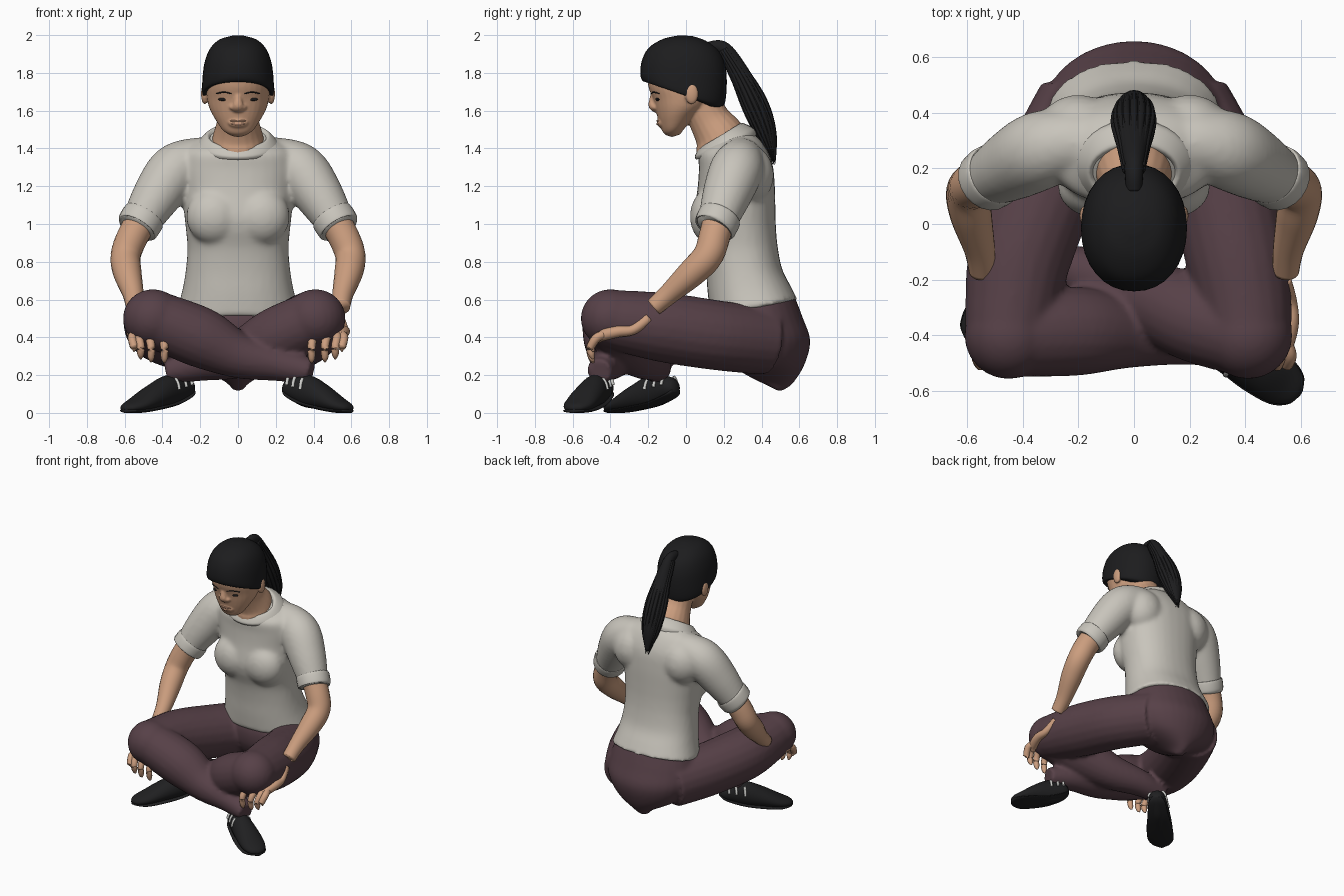
import bpy, bmesh, math, random
from mathutils import Vector, Matrix

random.seed(4)
cube = bpy.data.objects.get("Cube")
if cube:
    bpy.data.objects.remove(cube, do_unlink=True)


def material(name, rgb):
    m = bpy.data.materials.new(name)
    m.use_nodes = True
    m.diffuse_color = (*rgb, 1)
    m.node_tree.nodes["Principled BSDF"].inputs["Base Color"].default_value = (*rgb, 1)
    return m


SKIN = material("skin", (0.60, 0.34, 0.21))
LIPS = material("lips", (0.52, 0.285, 0.185))
HAIR = material("black hair", (0.012, 0.012, 0.013))
SHIRT = material("light grey cotton", (0.58, 0.555, 0.50))
PANTS = material("plum trousers", (0.095, 0.052, 0.064))
SHOE = material("black shoe", (0.014, 0.014, 0.015))
LACE = material("pale lace", (0.60, 0.60, 0.58))


def spline(rows, n=6):
    """Smooth interpolation through rows of numbers."""
    out = []
    for i in range(len(rows) - 1):
        a, b, c, d = rows[max(i - 1, 0)], rows[i], rows[i + 1], rows[min(i + 2, len(rows) - 1)]
        for k in range(n):
            t = k / n
            out.append([0.5 * (2 * q + (r - p) * t + (2 * p - 5 * q + 4 * r - s) * t * t
                               + (3 * q - p - 3 * r + s) * t ** 3)
                        for p, q, r, s in zip(a, b, c, d)])
    return out + [list(rows[-1])]


def skin_rings(bm, rings):
    loops = [[bm.verts.new(p) for p in ring] for ring in rings]
    n = len(loops[0])
    for a, b in zip(loops, loops[1:]):
        for i in range(n):
            bm.faces.new((a[i], a[(i + 1) % n], b[(i + 1) % n], b[i]))
    bm.faces.new(loops[0])
    bm.faces.new(loops[-1][::-1])


def profile(bm, rows, power=1.0, n=32):
    """Rings from side profile rows: front y, z, back y, z, half width."""
    rings = []
    for yf, zf, yb, zb, w in spline(rows):
        front, back = Vector((0, yf, zf)), Vector((0, yb, zb))
        mid, arm, ring = (front + back) / 2, (front - back) / 2, []
        for i in range(n):
            c, s = math.cos(math.tau * i / n), math.sin(math.tau * i / n)
            c, s = (math.copysign(abs(v) ** power, v) for v in (c, s))
            ring.append(mid + arm * c + Vector((w * s, 0, 0)))
        rings.append(ring)
    skin_rings(bm, rings)


def tube(bm, rows, side=1, n=20):
    """Swept tube from rows: x, y, z, half width, half height."""
    pts = spline([(r[0] * side, *r[1:], r[-1])[:5] for r in rows])
    rings = []
    for i, p in enumerate(pts):
        t = Vector(pts[min(i + 1, len(pts) - 1)][:3]) - Vector(pts[max(i - 1, 0)][:3])
        u = t.cross(Vector((0, 0, 1))).normalized()
        v = u.cross(t).normalized()
        angles = [math.tau * k / n for k in range(n)]
        rings.append([Vector(p[:3]) + u * p[3] * math.cos(a) + v * p[4] * math.sin(a) for a in angles])
    skin_rings(bm, rings)


def ball(bm, loc, size):
    bmesh.ops.create_uvsphere(bm, u_segments=24, v_segments=14, radius=1,
                              matrix=Matrix.Translation(loc) @ Matrix.Diagonal((*size, 1)))


def finish(name, bm, mat, voxel=0, smooth=5):
    bmesh.ops.recalc_face_normals(bm, faces=bm.faces)
    me = bpy.data.meshes.new(name)
    bm.to_mesh(me)
    bm.free()
    me.materials.append(mat)
    for p in me.polygons:
        p.use_smooth = True
    ob = bpy.data.objects.new(name, me)
    bpy.context.collection.objects.link(ob)
    if voxel:   # fuse overlapping parts into one surface
        mod = ob.modifiers.new("fuse", 'REMESH')
        mod.mode, mod.voxel_size, mod.use_smooth_shade = 'VOXEL', voxel, True
        mod = ob.modifiers.new("soften", 'SMOOTH')
        mod.factor, mod.iterations = 0.5, smooth


def single(name, mat, build, *args, **kw):
    bm = bmesh.new()
    build(bm, *args, **kw)
    finish(name, bm, mat)


SIDES = ((1, "left"), (-1, "right"))

# Trousers: pelvis, thighs, knees and crossed shins
bm = bmesh.new()
profile(bm, [(.15, .55, .57, .63, .29), (.13, .48, .62, .5, .325), (.14, .38, .658, .38, .325),
             (.2, .28, .625, .25, .25), (.32, .2, .56, .15, .075), (.42, .15, .5, .11, .03)])
for s, knee in ((1, .41), (-1, .45)):
    tube(bm, [(.17, .43, .38, .18), (.3, .17, .41, .185), (knee - .045, -.1, .45, .185),
              (knee - .01, -.3, .48, .168), (knee, -.4, .5, .155)], s)
    ball(bm, (knee * s, -.4, .5), (.16, .158, .155))
tube(bm, [(-.45, -.4, .5, .15), (-.2, -.385, .4, .16), (0, -.395, .305, .122),
          (.2, -.415, .26, .092), (.39, -.46, .22, .066)])
tube(bm, [(.41, -.4, .5, .15), (.2, -.33, .4, .158), (0, -.24, .305, .122),
          (-.2, -.17, .26, .092), (-.38, -.15, .22, .066)])
finish("trousers", bm, PANTS, 0.014)

# Shirt: body, bust, shoulder blades and short sleeves
bm = bmesh.new()
profile(bm, [(.13, .505, .59, .6, .322), (.115, .63, .555, .67, .295), (.105, .75, .51, .76, .277),
             (.085, .87, .487, .87, .268), (.05, .97, .477, .97, .276), (.04, 1.05, .474, 1.06, .285),
             (.06, 1.18, .47, 1.21, .295), (.068, 1.29, .455, 1.33, .31), (.065, 1.36, .405, 1.43, .28),
             (.08, 1.39, .34, 1.49, .2), (.1, 1.4, .28, 1.52, .15)], 0.88)
for s, _ in SIDES:
    ball(bm, (.125 * s, .135, 1.04), (.15, .115, .15))
    ball(bm, (.2 * s, .33, 1.26), (.15, .135, .16))
    tube(bm, [(.13, .29, 1.34, .11), (.23, .29, 1.335, .122), (.335, .265, 1.28, .142),
              (.43, .215, 1.15, .13), (.525, .16, .995, .1)], s)
finish("shirt", bm, SHIRT, 0.014, 9)
single("collar", SHIRT, profile, [(.055, 1.34, .375, 1.47, .215), (.047, 1.36, .36, 1.505, .207),
                                  (.075, 1.405, .295, 1.535, .165), (.11, 1.39, .27, 1.51, .145)])
for s, word in SIDES:
    single(word + "_cuff", SHIRT, tube, [(.495, .182, 1.045, .1), (.5, .178, 1.037, .115),
                                         (.531, .155, .986, .114), (.537, .15, .976, .1)], s)

# Arms and hands resting over the knees
for s, word in SIDES:
    bm = bmesh.new()
    tube(bm, [(.49, .18, 1.05, .085), (.56, .15, .93, .083), (.595, .115, .83, .08),
              (.585, .03, .74, .075), (.555, -.09, .63, .056), (.545, -.17, .56, .048)], s)
    finish(word + "_arm", bm, SKIN)
    bm = bmesh.new()
    tube(bm, [(.535, -.2, .5, .03), (.56, -.28, .44, .026), (.562, -.36, .43, .03),
              (.54, -.44, .41, .03), (.52, -.47, .38, .015)], s)
    for x, low in ((.39, .265), (.46, .27), (.515, .285), (.55, .325)):
        tube(bm, [(x * .6 + .21, -.41, .42, .024), (x + .01, -.47, .4, .024), (x, -.505, .35, .022),
                  (x, -.5, low + .025, .018), (x, -.49, low, .005)], s, 10)
    finish(word + "_hand", bm, SKIN)

# Head, neck, nose and ears fused into one surface
bm = bmesh.new()
tube(bm, [(0, .2, 1.38, .145), (0, .18, 1.46, .135), (0, .125, 1.55, .11), (0, .08, 1.64, .108)])
profile(bm, [(-.075, 1.46, -.03, 1.475, .03), (-.118, 1.48, 0, 1.515, .08),
             (-.143, 1.54, .06, 1.575, .122), (-.16, 1.6, .12, 1.63, .152),
             (-.175, 1.66, .15, 1.68, .165), (-.2, 1.73, .17, 1.72, .17),
             (-.2, 1.79, .17, 1.8, .165), (-.16, 1.88, .13, 1.88, .13)])
tube(bm, [(0, -.165, 1.71, .016), (0, -.176, 1.66, .02, .018), (0, -.176, 1.625, .03, .022),
          (0, -.155, 1.6, .03, .014)])
ball(bm, (0, -.13, 1.537), (.055, .025, .028))
for s, _ in SIDES:
    ball(bm, (.026 * s, -.162, 1.617), (.02, .02, .015))
    ball(bm, (.176 * s, .03, 1.69), (.02, .036, .057))
finish("head", bm, SKIN, 0.007, 4)
for name, z, size in (("upper_lip", 1.546, (.042, .013, .007)), ("lower_lip", 1.53, (.038, .013, .009))):
    single(name, LIPS, ball, (0, -.144, z), size)
for s, word in SIDES:
    single(word + "_eye", HAIR, ball, (.075 * s, -.149, 1.66), (.03, .013, .009))
    single(word + "_eyebrow", HAIR, tube, [(.035, -.184, 1.69, .003), (.075, -.171, 1.698, .004),
                                           (.115, -.143, 1.69, .003)], s, n=8)

# Hair cap and ponytail
single("hair_cap", HAIR, profile, [(-.18, 1.755, .16, 1.61, .168), (-.226, 1.755, .2, 1.625, .188),
                                   (-.242, 1.795, .215, 1.715, .189), (-.232, 1.87, .21, 1.83, .178),
                                   (-.195, 1.935, .175, 1.915, .15), (-.12, 1.98, .105, 1.97, .1),
                                   (-.04, 1.998, .03, 1.996, .03)], 0.93)
tail = [(0, .12, 1.935, .03), (0, .2, 1.925, .035, .04), (0, .285, 1.79, .055, .055),
        (0, .365, 1.63, .075, .062), (0, .425, 1.48, .06, .055), (0, .465, 1.34, .012, .012)]
bm = bmesh.new()
tube(bm, tail)
for k in range(16):   # loose strands laid around the tail
    a, reach = math.tau * k / 16, random.uniform(.7, 1.05)
    rows = []
    for i, r in enumerate(tail[1:]):
        w = r[3] * .92
        drop = -.03 * random.random() if i == 4 else 0
        rows.append((w * math.cos(a), r[1] + w * .75 * math.sin(a), r[2] + w * .4 * math.sin(a) + drop,
                     (.012, .013, .015, .012, .002)[i] * reach))
    tube(bm, rows, n=6)
finish("ponytail", bm, HAIR)

# Shoes with soles and pale laces
FEET = (("right", Vector((.25, -.42, .145)), Vector((.6, -.605, .025))),
        ("left", Vector((-.25, -.055, .145)), Vector((-.6, -.415, .025))))
SHAPE = [(0, .03, .03, 0), (.07, .055, .055, 0), (.3, .07, .085, .01), (.55, .084, .07, .005),
         (.8, .084, .042, -.005), (.95, .055, .025, -.005), (1, .015, .01, -.006)]
for word, heel, toe in FEET:
    rows = [(*(heel.lerp(toe, t) + Vector((0, 0, lift))), w, h) for t, w, h, lift in SHAPE]
    single(word + "_shoe", SHOE, tube, rows)
    sole = [(x, y, max(z - h * .8, .012), w * 1.06, .012) for x, y, z, w, h in rows]
    single(word + "_sole", SHOE, tube, sole)
    bm = bmesh.new()
    across = (toe - heel).cross(Vector((0, 0, 1))).normalized()
    for t, w, h in ((.1, .06, .064), (.2, .066, .075), (.32, .072, .086)):
        c = heel.lerp(toe, t) + Vector((0, 0, .008))
        for s, _ in SIDES:
            arc = [c + across * s * w * math.cos(a) + Vector((0, 0, h * math.sin(a))) for a in (.1, .5, .9)]
            tube(bm, [(*p, .009) for p in arc], n=8)
    finish(word + "_laces", bm, LACE)
